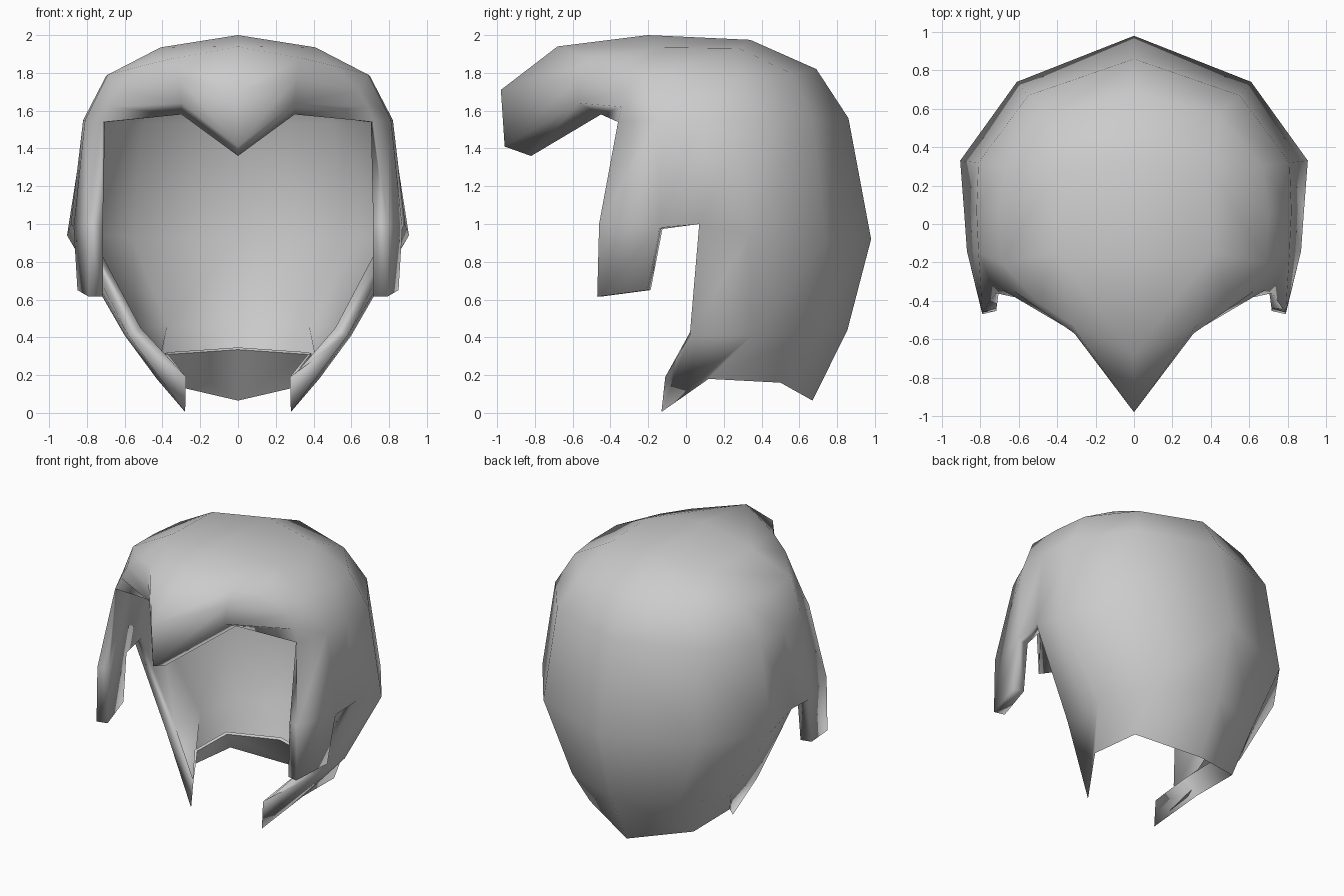
import bpy, bmesh
from mathutils import Vector

if "Cube" in bpy.data.objects:
    bpy.data.objects.remove(bpy.data.objects["Cube"])

# One plain grey
grey = bpy.data.materials.new("plain grey")
grey.use_nodes = True
grey.diffuse_color = (0.6, 0.6, 0.6, 1)
grey.node_tree.nodes["Principled BSDF"].inputs["Base Color"].default_value = (0.6, 0.6, 0.6, 1)

# Rings of the left half, each running from back centre round to front centre
crown = [(0, .34, 1.975), (.40, .28, 1.93), (.41, -.15, 1.935), (0, -.20, 2.0)]
high = [(0, .69, 1.82), (.44, .57, 1.79), (.67, .30, 1.78), (.70, .06, 1.78),
        (.69, -.20, 1.79), (.50, -.41, 1.84), (.33, -.52, 1.88), (0, -.68, 1.94)]
mid = [(0, .86, 1.56), (.55, .67, 1.56), (.81, .32, 1.55), (.82, .07, 1.55),
       (.81, -.15, 1.55), (.64, -.34, 1.71), (.31, -.57, 1.77), (0, -.98, 1.71)]
# Fringe edge and its underside
fringe = [(.69, -.34, 1.62), (.30, -.57, 1.64), (0, -.96, 1.41)]
corner = (.72, -.36, 1.54)
under = [corner, (.30, -.45, 1.58), (0, -.82, 1.36)]
ear = [(0, .98, .92), (.61, .74, .92), (.905, .33, .94), (.885, .07, 1.0),
       (.87, -.14, .98), (.79, -.46, 1.0)]
sideburn = [(.85, -.205, .65), (.79, -.47, .615)]
jaw = [(0, .855, .44), (.42, .69, .43), (.60, .35, .41), (.58, .02, .41)]
# Hem ends in the wing tip; the lip turns up inside it
hem = [(0, .67, .065), (.41, .50, .16), (.43, .12, .18), (.28, -.13, .005)]
lip = [(0, .47, .335), (.36, .39, .31), (.37, .07, .31), (.275, -.11, .19)]

bm = bmesh.new()
verts = {}


def face(*points):
    for p in points:
        if p not in verts:
            verts[p] = bm.verts.new(p)
    bm.faces.new([verts[p] for p in points])


def bridge(upper, lower):
    """Join two rings of equal length with quads."""
    for i in range(len(upper) - 1):
        face(upper[i], lower[i], lower[i + 1], upper[i + 1])


# Crown cap
face(*crown)
face(crown[0], high[0], high[1], crown[1])
face(crown[1], high[1], high[2])
face(crown[1], high[2], high[3])
face(crown[1], high[3], high[4], crown[2])
face(crown[2], high[4], high[5], high[6])
face(crown[2], high[6], high[7], crown[3])

# Sides, back and pointed fringe
bridge(high, mid)
bridge(mid[5:], fringe)
bridge(fringe, under)
face(mid[4], corner, fringe[0], mid[5])
bridge(mid[:5] + [corner], ear)

# Sideburn in front of the ear gap, nape and wing behind it
bridge(ear[4:], sideburn)
bridge(ear[:4], jaw)
bridge(jaw, hem)
bridge(hem, lip)
face(jaw[3], hem[3], lip[3])

# Keep the folded hem crisp
for ring in (hem, lip):
    for a, b in zip(ring, ring[1:]):
        bm.edges.get((verts[a], verts[b])).smooth = False

# Point the faces outward
bmesh.ops.recalc_face_normals(bm, faces=bm.faces)
bm.normal_update()
if sum(f.normal.dot(f.calc_center_median() - Vector((0, 0, 1))) for f in bm.faces) < 0:
    bmesh.ops.reverse_faces(bm, faces=bm.faces)

mesh = bpy.data.meshes.new("hair_shell")
bm.to_mesh(mesh)
bm.free()
mesh.materials.append(grey)
hair = bpy.data.objects.new("hair_shell", mesh)
bpy.context.collection.objects.link(hair)

# The shell thins out at the hem and at the fringe edge
group = hair.vertex_groups.new(name="thickness")
for v in mesh.vertices:
    thin = v.co.z < .36 or (v.co.y < -.3 and 1.3 < v.co.z < 1.66)
    group.add([v.index], .25 if thin else 1.0, 'REPLACE')

mirror = hair.modifiers.new("mirror", 'MIRROR')
mirror.use_clip = True
solid = hair.modifiers.new("thickness", 'SOLIDIFY')
solid.thickness = .077
solid.offset = -1
solid.vertex_group = "thickness"

bpy.ops.object.select_all(action='DESELECT')
bpy.context.view_layer.objects.active = hair
hair.select_set(True)
for name in ("mirror", "thickness"):
    bpy.ops.object.modifier_apply(modifier=name)
bpy.ops.object.shade_smooth()
